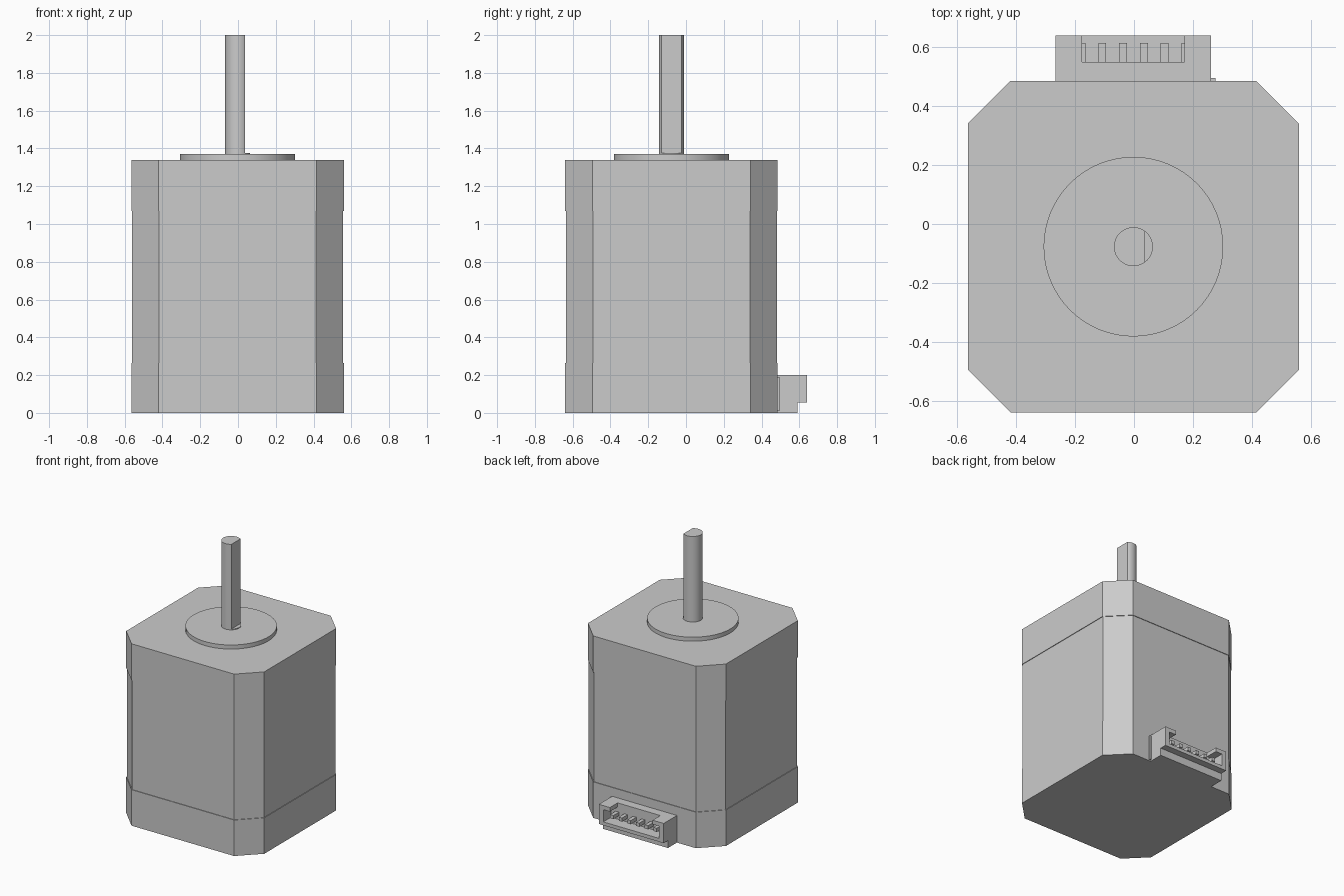
import bpy, bmesh
from math import cos, sin, acos, pi, radians
from mathutils import Vector

cube = bpy.data.objects.get("Cube")
if cube:
    bpy.data.objects.remove(cube, do_unlink=True)

grey = bpy.data.materials.new("plain grey")
grey.use_nodes = True
colour = (0.6, 0.6, 0.6, 1)
grey.diffuse_color = colour
grey.node_tree.nodes["Principled BSDF"].inputs["Base Color"].default_value = colour

CX, CY = -0.002, -0.077          # motor axis
BACK = 0.485                     # rear face of the body


def prism(name, profile, low, high, axis="z", smooth=False):
    """Extrude a closed outline along z (xy outline) or x (yz outline)."""
    bm = bmesh.new()
    place = (lambda a, b: (a, b, low)) if axis == "z" else (lambda a, b: (low, a, b))
    face = bm.faces.new([bm.verts.new(place(a, b)) for a, b in profile])
    top = bmesh.ops.extrude_face_region(bm, geom=[face])["geom"]
    move = Vector((0, 0, high - low)) if axis == "z" else Vector((high - low, 0, 0))
    bmesh.ops.translate(bm, vec=move, verts=[v for v in top if isinstance(v, bmesh.types.BMVert)])
    bmesh.ops.recalc_face_normals(bm, faces=bm.faces)
    mesh = bpy.data.meshes.new(name)
    bm.to_mesh(mesh)
    bm.free()
    mesh.materials.append(grey)
    obj = bpy.data.objects.new(name, mesh)
    bpy.context.collection.objects.link(obj)
    if smooth:
        bpy.ops.object.select_all(action="DESELECT")
        obj.select_set(True)
        bpy.context.view_layer.objects.active = obj
        bpy.ops.object.shade_smooth_by_angle(angle=radians(30))
    return obj


def box(name, x0, x1, y0, y1, z0, z1):
    return prism(name, [(x0, y0), (x1, y0), (x1, y1), (x0, y1)], z0, z1)


def octagon(half, corner):
    """Square outline with cut corners."""
    pts = [(half, -corner), (half, corner), (corner, half), (-corner, half),
           (-half, corner), (-half, -corner), (-corner, -half), (corner, -half)]
    return [(CX + x, CY + y) for x, y in pts]


def arc(radius, flat=None, steps=64):
    """Circle, or a D outline with its flat on the +x side."""
    if flat is None:
        angles = [2 * pi * i / steps for i in range(steps)]
    else:
        a = acos(flat / radius)
        angles = [a + (2 * pi - 2 * a) * i / steps for i in range(steps + 1)]
    return [(CX + radius * cos(t), CY + radius * sin(t)) for t in angles]


# Body: two end caps and a slightly slimmer stack between them
prism("rear_cap", octagon(0.5625, 0.418), 0, 0.265)
prism("stator_stack", octagon(0.558, 0.416), 0.265, 1.07)
prism("front_cap", octagon(0.5625, 0.418), 1.07, 1.34)

# Pilot ring and shaft with a flat
prism("pilot_ring", arc(0.305), 1.34, 1.37, smooth=True)
prism("shaft_collar", arc(0.066), 1.37, 1.376, smooth=True)
prism("shaft", arc(0.066, 0.039), 1.376, 2.0, smooth=True)

# Connector housing with a stepped underside
step = [(BACK, 0), (0.59, 0), (0.59, 0.055), (0.64, 0.055), (0.64, 0.2), (BACK, 0.2)]
housing = prism("connector_housing", step, -0.266, 0.262, axis="x")
cutters = [box("cavity_cutter", -0.23, 0.226, 0.55, 0.7, 0.08, 0.17),
           box("top_notch_cutter", -0.176, 0.172, 0.55, 0.7, 0.12, 0.3)]
bpy.context.view_layer.objects.active = housing
for cutter in cutters:
    cutter.hide_render = True
    mod = housing.modifiers.new("cut", "BOOLEAN")
    mod.operation, mod.object, mod.solver = "DIFFERENCE", cutter, "EXACT"
    bpy.ops.object.modifier_apply(modifier=mod.name)
    bpy.data.objects.remove(cutter, do_unlink=True)

# Connector pins and the small rib beside the housing
for i in range(6):
    x = CX + (i - 2.5) * 0.0706
    box(f"pin_{i + 1}", x - 0.0135, x + 0.0135, 0.55, 0.615, 0.108, 0.135)
box("side_rib", 0.262, 0.276, BACK, 0.495, 0.01, 0.19)
